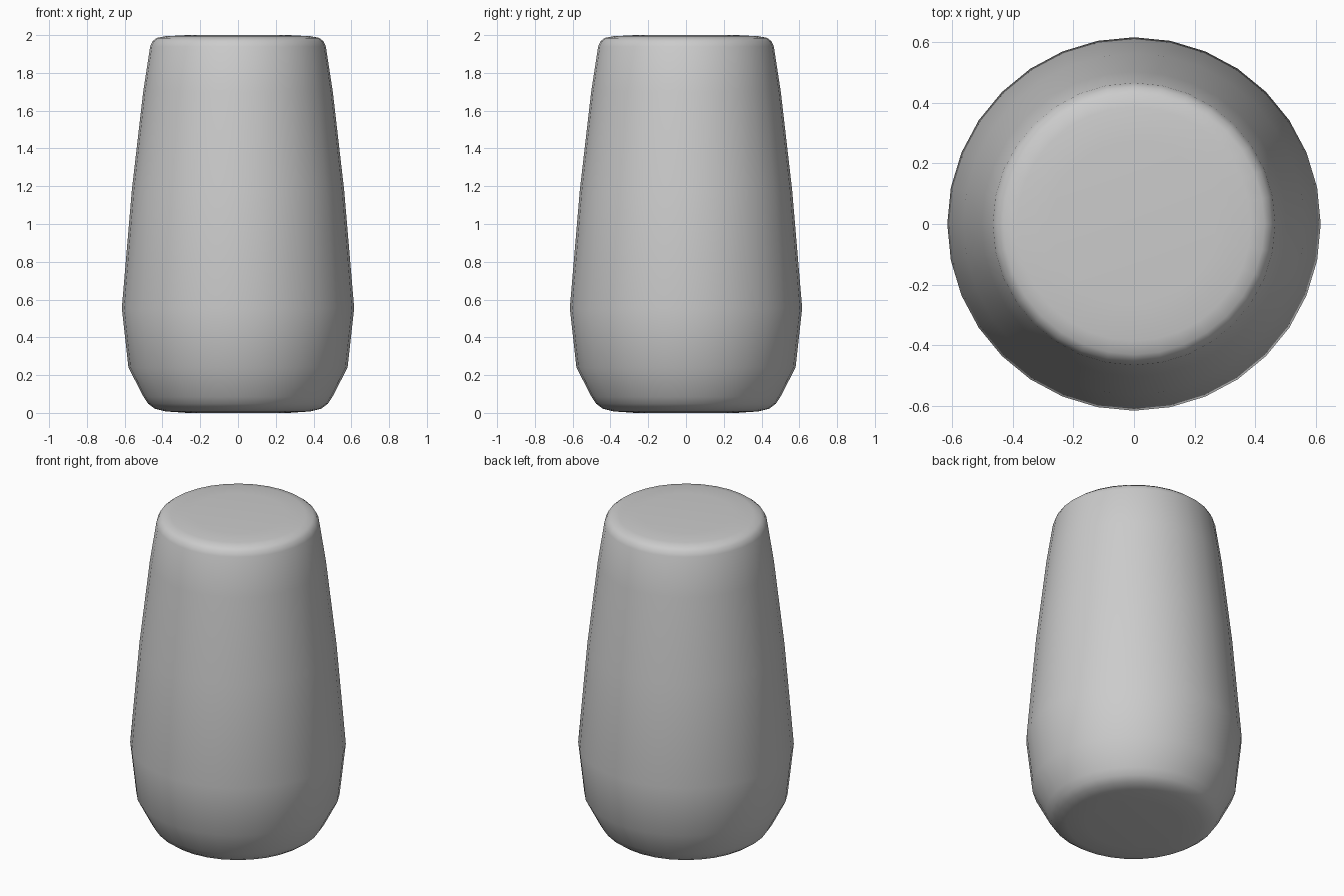
import bpy, bmesh, math

if "Cube" in bpy.data.objects:
    bpy.data.objects.remove(bpy.data.objects["Cube"])

SIDES = 32
# Profile (radius, height) from the base to the top
profile = [(0.27, 0.0), (0.385, 0.008), (0.44, 0.022), (0.475, 0.048), (0.50, 0.085),
           (0.58, 0.24), (0.615, 0.555), (0.562, 1.18), (0.502, 1.70),
           (0.465, 1.94), (0.452, 1.968), (0.43, 1.985), (0.385, 1.994), (0.27, 2.0)]

# Turned body
bm = bmesh.new()
rings = []
for r, z in profile:
    rings.append([bm.verts.new((r * math.cos(2 * math.pi * i / SIDES),
                                r * math.sin(2 * math.pi * i / SIDES), z))
                  for i in range(SIDES)])
for a, b in zip(rings, rings[1:]):
    for i in range(SIDES):
        j = (i + 1) % SIDES
        bm.faces.new((a[i], a[j], b[j], b[i]))

# Flat end caps
bm.faces.new(rings[0][::-1])
bm.faces.new(rings[-1])
for f in bm.faces:
    f.smooth = True

mesh = bpy.data.meshes.new("tapered_body")
bm.to_mesh(mesh)
bm.free()
body = bpy.data.objects.new("tapered_body", mesh)
bpy.context.collection.objects.link(body)
